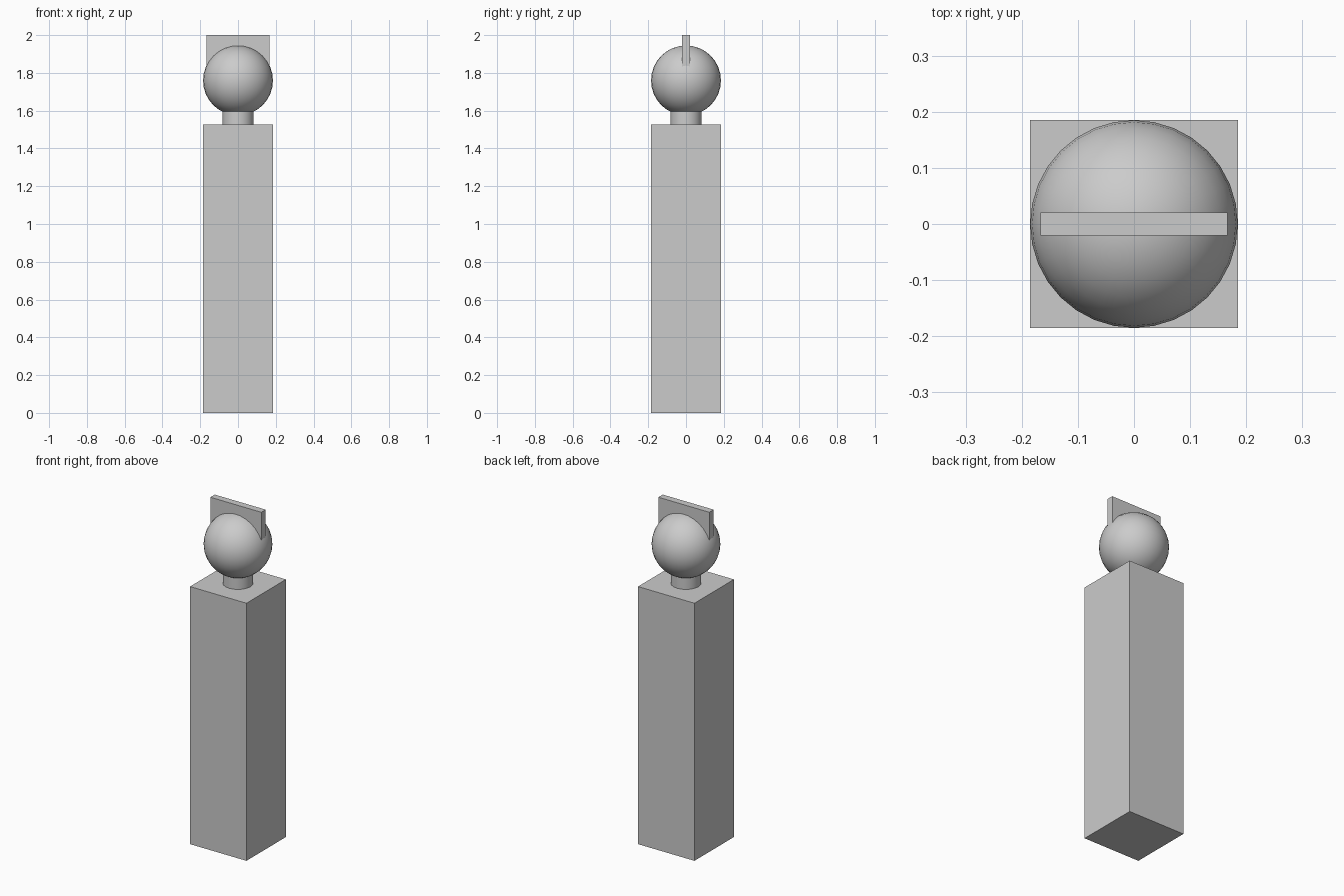
import bpy

cube = bpy.data.objects.get("Cube")
if cube:
    bpy.data.objects.remove(cube, do_unlink=True)

grey = bpy.data.materials.new("plain grey")
grey.use_nodes = True
colour = (0.6, 0.6, 0.6, 1)
grey.diffuse_color = colour
grey.node_tree.nodes["Principled BSDF"].inputs["Base Color"].default_value = colour


def finish(name, smooth=False):
    obj = bpy.context.object
    obj.name = name
    obj.data.materials.append(grey)
    if smooth:
        bpy.ops.object.shade_smooth_by_angle()
    return obj


def box(name, width, depth, bottom, top):
    bpy.ops.mesh.primitive_cube_add(size=1, location=(0, 0, (bottom + top) / 2))
    bpy.context.object.scale = (width, depth, top - bottom)
    bpy.ops.object.transform_apply(location=False, rotation=False, scale=True)
    return finish(name)


RADIUS = 0.185
BODY_TOP = 1.528
HEAD_Z = 1.76

# Square column body
box("body", 2 * RADIUS, 2 * RADIUS, 0, BODY_TOP)

# Round neck reaching into the head
NECK_TOP = 1.62
bpy.ops.mesh.primitive_cylinder_add(vertices=32, radius=0.082, depth=NECK_TOP - BODY_TOP,
                                    location=(0, 0, (BODY_TOP + NECK_TOP) / 2))
finish("neck", smooth=True)

# Ball head
bpy.ops.mesh.primitive_uv_sphere_add(segments=32, ring_count=16, radius=RADIUS,
                                     location=(0, 0, HEAD_Z))
finish("head", smooth=True)

# Thin upright crest set into the head
box("crest", 0.334, 0.041, HEAD_Z, 2)
